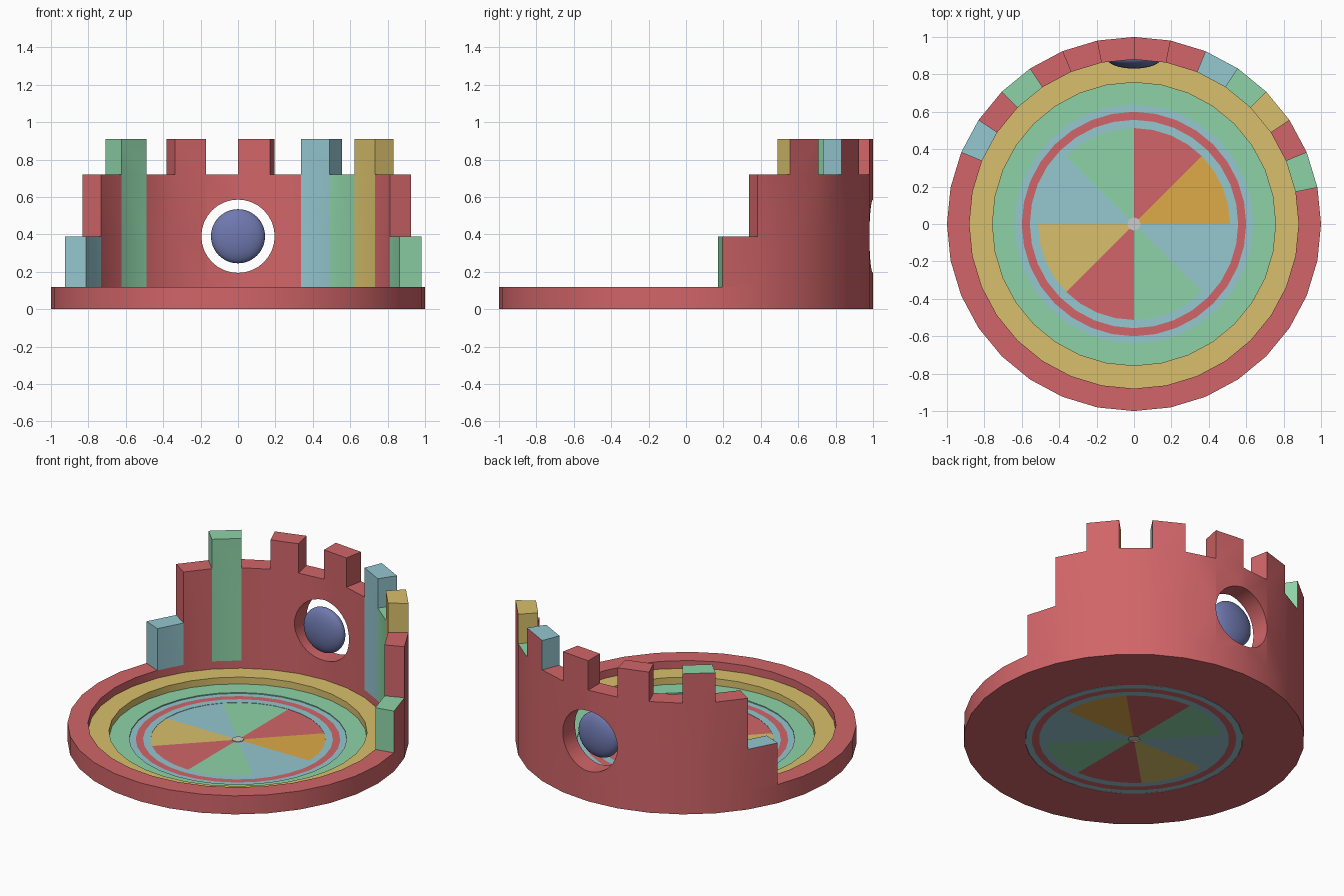
import bpy, bmesh, math

if "Cube" in bpy.data.objects:
    bpy.data.objects.remove(bpy.data.objects["Cube"])

def mat(name, r, g, b):
    m = bpy.data.materials.new(name)
    m.diffuse_color = (r, g, b, 1)
    m.use_nodes = True
    m.node_tree.nodes["Principled BSDF"].inputs["Base Color"].default_value = m.diffuse_color
    return m

RED = mat("red", .64, .13, .14)
YELLOW = mat("yellow", .69, .53, .15)
GREEN = mat("green", .27, .65, .39)
BLUE = mat("blue", .30, .57, .63)
ORANGE = mat("orange", .73, .40, .065)
INDIGO = mat("indigo", .16, .19, .43)
SEG = 32
STEP = 2 * math.pi / SEG

def polar(r, k, z):
    return (r * math.cos(k * STEP), r * math.sin(k * STEP), z)

def finish(bm, name, mats, smooth=True):
    bmesh.ops.recalc_face_normals(bm, faces=bm.faces)
    me = bpy.data.meshes.new(name)
    bm.to_mesh(me)
    bm.free()
    for m in mats:
        me.materials.append(m)
    ob = bpy.data.objects.new(name, me)
    bpy.context.collection.objects.link(ob)
    if smooth:
        shade(ob)
    return ob

def shade(ob):
    bpy.ops.object.select_all(action='DESELECT')
    ob.select_set(True)
    bpy.context.view_layer.objects.active = ob
    bpy.ops.object.shade_smooth_by_angle(angle=math.radians(30))

def sweep(name, profile, m, k0=0, k1=SEG):
    """Turn a closed (radius, z) profile from step k0 to k1."""
    bm = bmesh.new()
    full = k1 - k0 == SEG
    n = len(profile)
    rows = [[bm.verts.new(polar(r, k, z)) for r, z in profile]
            for k in range(k0, k1 if full else k1 + 1)]
    pairs = list(zip(rows, rows[1:])) + ([(rows[-1], rows[0])] if full else [])
    for a, b in pairs:
        for i in range(n):
            j = (i + 1) % n
            bm.faces.new((a[i], b[i], b[j], a[j]))
    if not full:
        bm.faces.new(rows[0])
        bm.faces.new(rows[-1])
    return finish(bm, name, [m])

def ring(name, r0, r1, z0, z1, m, k0=0, k1=SEG):
    return sweep(name, [(r0, z0), (r1, z0), (r1, z1), (r0, z1)], m, k0, k1)

# Base tray and stepped floor rings
sweep("base_tray", [(.64, 0), (1, 0), (1, .12), (.88, .12), (.88, .01), (.64, .01)], RED)
ring("upper_step_ring", .757, .88, .01, .07, YELLOW)
ring("lower_floor_ring", .638, .757, .01, .026, GREEN)
ring("outer_blue_ring", .60, .638, 0, .02, BLUE)
ring("middle_red_ring", .557, .60, 0, .02, RED)
ring("inner_blue_ring", .513, .557, 0, .02, BLUE)

# Coloured floor wedges and hub
for i, m in enumerate([ORANGE, RED, GREEN, BLUE, YELLOW, RED, GREEN, BLUE]):
    ring(f"floor_wedge_{i + 1}", .034, .513, 0, .018, m, i * 4, i * 4 + 4)
bpy.ops.mesh.primitive_cylinder_add(vertices=8, radius=.036, depth=.016, location=(0, 0, .014))
bpy.context.object.name = "hub"

# Battlement wall: filled cells on a grid of 13 columns by 3 levels
levels = [.12, .39, .72, .91]
heights = [1, 2, 3, 2, 3, 2, 3, 2, 3, 2, 3, 2, 1]
wall_mats = [RED, YELLOW, GREEN, BLUE]
inner_colour = [2, 0, 1, 2, 3, 0, 0, 0, 0, 0, 2, 0, 3]
bm = bmesh.new()
cache = {}

def vert(r, k, l):
    key = (r, k, l)
    if key not in cache:
        cache[key] = bm.verts.new(polar(r, k + 1, levels[l]))
    return cache[key]

def quad(colour, *corners):
    bm.faces.new([vert(*c) for c in corners]).material_index = colour

R0, R1 = .88, 1
for k, h in enumerate(heights):
    c = inner_colour[k]
    for l in range(h):
        quad(0, (R1, k, l), (R1, k + 1, l), (R1, k + 1, l + 1), (R1, k, l + 1))
        quad(c, (R0, k, l), (R0, k + 1, l), (R0, k + 1, l + 1), (R0, k, l + 1))
        for other, s in ((k - 1, k), (k + 1, k + 1)):
            if not 0 <= other < len(heights) or heights[other] <= l:
                quad(c, (R0, s, l), (R1, s, l), (R1, s, l + 1), (R0, s, l + 1))
    for l, colour in ((0, 0), (h, c)):
        quad(colour, (R0, k, l), (R1, k, l), (R1, k + 1, l), (R0, k + 1, l))
wall = finish(bm, "battlement_wall", wall_mats, smooth=False)

# Round window cut through the wall
bpy.ops.mesh.primitive_cylinder_add(vertices=32, radius=.196, depth=.6,
                                    location=(0, .95, .39), rotation=(math.pi / 2, 0, 0))
cutter = bpy.context.object
cutter.name = "window_cutter"
cutter.hide_render = True
cutter.data.materials.append(RED)
mod = wall.modifiers.new("window", 'BOOLEAN')
mod.operation = 'DIFFERENCE'
mod.solver = 'EXACT'
mod.object = cutter
bpy.context.view_layer.objects.active = wall
bpy.ops.object.modifier_apply(modifier=mod.name)
bpy.data.objects.remove(cutter)
shade(wall)

# Flattened ball in the window
bpy.ops.mesh.primitive_uv_sphere_add(segments=32, ring_count=16, radius=1, location=(0, .885, .39))
ball = bpy.context.object
ball.name = "window_ball"
ball.scale = (.145, .054, .145)
ball.data.materials.append(INDIGO)
bpy.ops.object.transform_apply(location=False, rotation=False, scale=True)
bpy.ops.object.shade_smooth()
